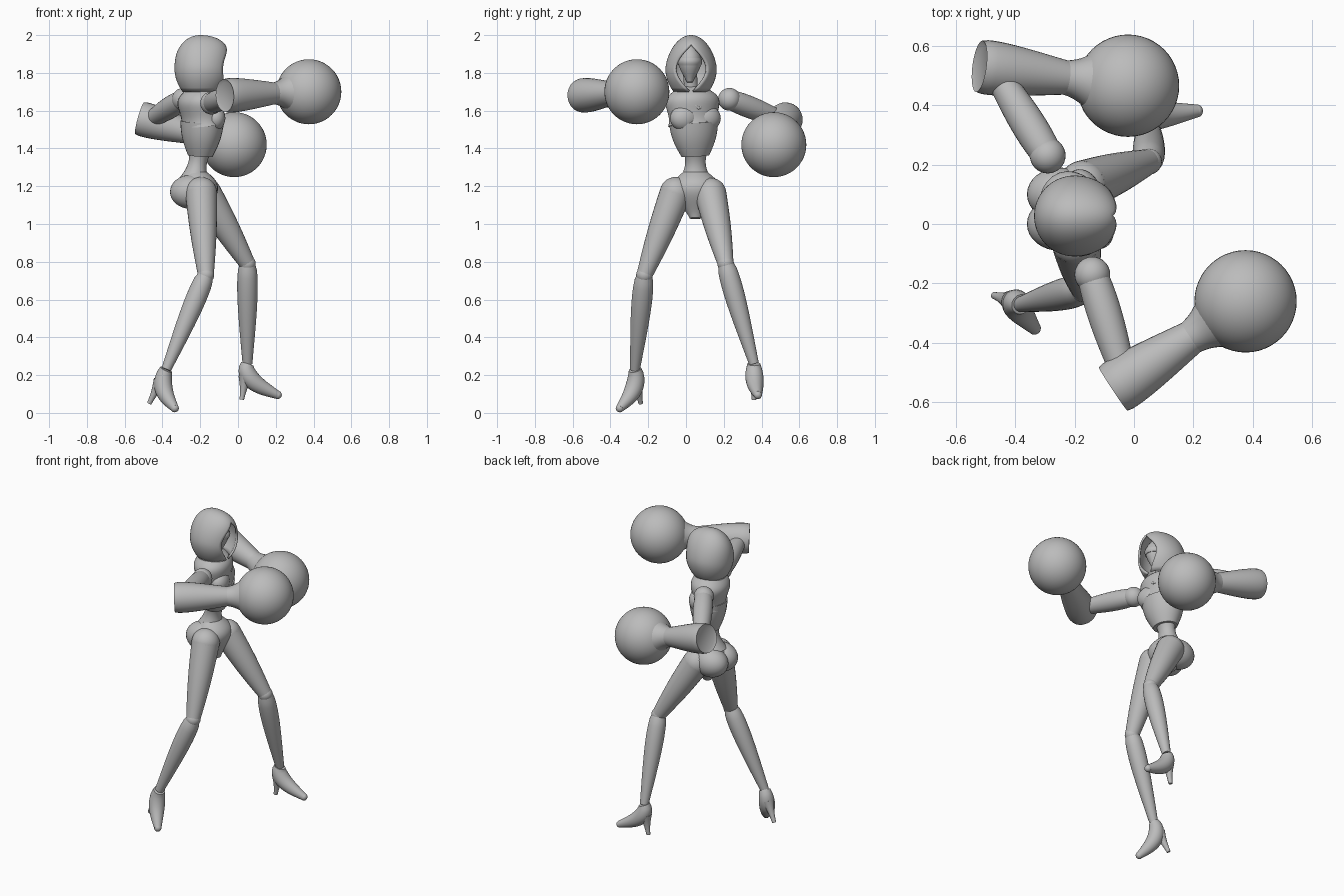
import bpy, bmesh, math
from mathutils import Vector

if "Cube" in bpy.data.objects:
    bpy.data.objects.remove(bpy.data.objects["Cube"], do_unlink=True)

shade = (.5, .5, .5, 1)
grey = bpy.data.materials.new("plain_grey")
grey.use_nodes = True
grey.diffuse_color = shade
grey.node_tree.nodes["Principled BSDF"].inputs["Base Color"].default_value = shade

# The chest is turned a little away from the hips
turn = math.radians(20)
across_chest = Vector((-math.sin(turn), math.cos(turn), 0))
across_hips = Vector((0, 1, 0))


def finish(ob):
    ob.data.materials.append(grey)
    bpy.ops.object.select_all(action="DESELECT")
    ob.select_set(True)
    bpy.context.view_layer.objects.active = ob
    bpy.ops.object.shade_smooth_by_angle(angle=math.radians(40))
    return ob


def skin(name, rings, closed=True):
    """Join equal rings of points into one surface, capped if closed."""
    bm = bmesh.new()
    rows = [[bm.verts.new(point) for point in ring] for ring in rings]
    for lower, upper in zip(rows, rows[1:]):
        for i in range(0 if closed else 1, len(lower)):
            bm.faces.new((lower[i - 1], lower[i], upper[i], upper[i - 1]))
    if closed:
        bm.faces.new(rows[0])
        bm.faces.new(rows[-1])
    bmesh.ops.remove_doubles(bm, verts=bm.verts, dist=.0002)
    bmesh.ops.recalc_face_normals(bm, faces=bm.faces)
    mesh = bpy.data.meshes.new(name)
    bm.to_mesh(mesh)
    bm.free()
    ob = bpy.data.objects.new(name, mesh)
    bpy.context.collection.objects.link(ob)
    return finish(ob)


def limb(name, start, end, first, last, bulge=0, peak=.5, bend=(0, 0, 0),
         depth=1, side=across_hips, hollow=0, steps=16, sides=28):
    """Tapered limb whose bulge and bend are greatest at the peak."""
    start, end, bend = Vector(start), Vector(end), Vector(bend)
    power = math.log(.5) / math.log(peak)

    def swell(t):
        return math.sin(math.pi * t ** power)

    def centre(t):
        return start.lerp(end, t) + bend * swell(t)

    rings = []
    for step in range(steps + 1):
        t = step / steps
        along = (centre(min(1, t + .05)) - centre(max(0, t - .05))).normalized()
        v = (side - along * side.dot(along)).normalized()
        u = v.cross(along) * depth
        radius = first + (last - first) * t + bulge * swell(t)
        angles = [math.tau * k / sides for k in range(sides)]
        rings.append([centre(t) + radius * (u * math.cos(a) + v * math.sin(a)) for a in angles])
    if hollow:
        rings.insert(0, [point.lerp(centre(hollow), .2) for point in rings[0]])
    return skin(name, rings)


def ball(name, position, size, rotation=0, segments=32):
    bpy.ops.mesh.primitive_uv_sphere_add(segments=segments, ring_count=segments // 2,
                                         location=position, rotation=(0, 0, rotation))
    ob = bpy.context.object
    ob.name = name
    ob.scale = size
    return finish(ob)


def joint(name, position, radius, segments=32):
    return ball(name, position, (radius, radius, radius), segments=segments)


# Torso: jacket, corset, waist and pelvis
limb("jacket", (-.19, .04, 1.52), (-.21, .03, 1.73), .138, .05, .065, .68,
     depth=.78, side=across_chest)
limb("corset", (-.2, .05, 1.36), (-.19, .04, 1.54), .075, .133, .012,
     depth=.85, side=across_chest)
limb("waist", (-.23, .05, 1.23), (-.2, .05, 1.4), .09, .07, -.025, depth=.9)
limb("pelvis", (-.19, .05, 1.03), (-.23, .05, 1.27), .03, .07, .075, .6, depth=.85)
chest = Vector((-.15, .05, 1.56))
throat = Vector((-.2, .03, 1.68))
zip_top = Vector((-.1, .07, 1.61))
for label, sign in (("right", -1), ("left", 1)):
    ball(label + "_buttock", (-.25, .05 + sign * .05, 1.17), (.11, .09, .09))
    ball(label + "_bust", chest + across_chest * sign * .06, (.06, .08, .07), turn)
    limb(label + "_collar", throat + across_chest * sign * .09, zip_top, .012, .008,
         bend=(.03, 0, .01), sides=12)

# Head: neck, mask and visor
limb("neck", (-.2, .03, 1.66), (-.18, .02, 1.82), .045, .04, -.006)
limb("face_mask", (-.15, .02, 1.75), (-.17, .02, 1.95), .015, .02, .043, .55, depth=1.2)
limb("visor", (-.16, .02, 1.84), (-.16, .02, 1.88), .06, .06, .005, depth=1.2)


# Hood: domed shell left open in a pointed arch at the face
def dome(u, power):
    return math.sqrt(max(0, 1 - u ** power)) if u > 0 else 1 - .7 * u * u


hood_rings = []
rows, columns = 28, 40
for row in range(rows + 1):
    t = 1 - (1 - row / rows) ** 2
    u = (t - .4) / .6
    width = .136 * dome(u, 1.6)
    front = .155 * dome(u, 4)
    back = .136 * dome(u, 2.4)
    gap = .085 * math.cos(min(math.pi / 2, 3.6 * abs(t - .4)))
    edge = math.asin(min(.9, gap / max(width, .01)))
    ring = []
    for column in range(columns + 1):
        a = edge + (math.tau - 2 * edge) * column / columns
        reach = front if math.cos(a) > 0 else back
        ring.append((-.2 + reach * math.cos(a), .027 + width * math.sin(a), 1.7 + .3 * t))
    hood_rings.append(ring)
hood = skin("hood", hood_rings, closed=False)
thickness = hood.modifiers.new("thickness", "SOLIDIFY")
thickness.thickness = .012


# Arms: shoulder joint, upper arm, open forearm, flared wrist and round fist
def arm(label, shoulder, elbow, fist):
    shoulder, elbow, fist = Vector(shoulder), Vector(elbow), Vector(fist)
    forward = (fist - elbow).normalized()
    wrist = fist - forward * .22
    joint(label + "_shoulder", shoulder, .06)
    limb(label + "_upper_arm", shoulder, elbow + forward * .05, .05, .04, .012, .4)
    limb(label + "_forearm", elbow, wrist, .087, .058, .01, .3, hollow=.15)
    limb(label + "_wrist", wrist, fist - forward * .14, .058, .09, -.005)
    joint(label + "_fist", fist, .172, 48)


arm("right", (-.14, -.17, 1.64), (-.07, -.555, 1.68), (.375, -.26, 1.7))
arm("left", (-.29, .23, 1.66), (-.52, .53, 1.56), (-.02, .465, 1.42))


# Legs: hip, thigh, knee, calf and heeled shoe
def leg(label, hip, knee, ankle, toe, heel):
    hip, knee, ankle, toe, heel = map(Vector, (hip, knee, ankle, toe, heel))
    forward = toe - heel
    forward.z = 0
    forward.normalize()
    joint(label + "_hip", hip, .084)
    limb(label + "_thigh", hip, knee, .084, .042, .006)
    joint(label + "_knee", knee, .044, 24)
    limb(label + "_calf", knee, ankle, .04, .026, .018, .3)
    limb(label + "_shoe", ankle, toe, .034, .022, .018, .4,
         bend=forward * -.04 - Vector((0, 0, .02)), side=Vector((-forward.y, forward.x, 0)))
    joint(label + "_toe", toe, .022, 20)
    limb(label + "_heel", ankle.lerp(heel, .35), heel, .038, .012, -.005, sides=16)


leg("right", (-.195, -.055, 1.165), (-.17, -.22, .73), (-.38, -.27, .23),
    (-.335, -.35, .025), (-.47, -.24, .05))
leg("left", (-.17, .13, 1.16), (.05, .21, .79), (.05, .36, .26),
    (.21, .38, .095), (.02, .36, .07))
